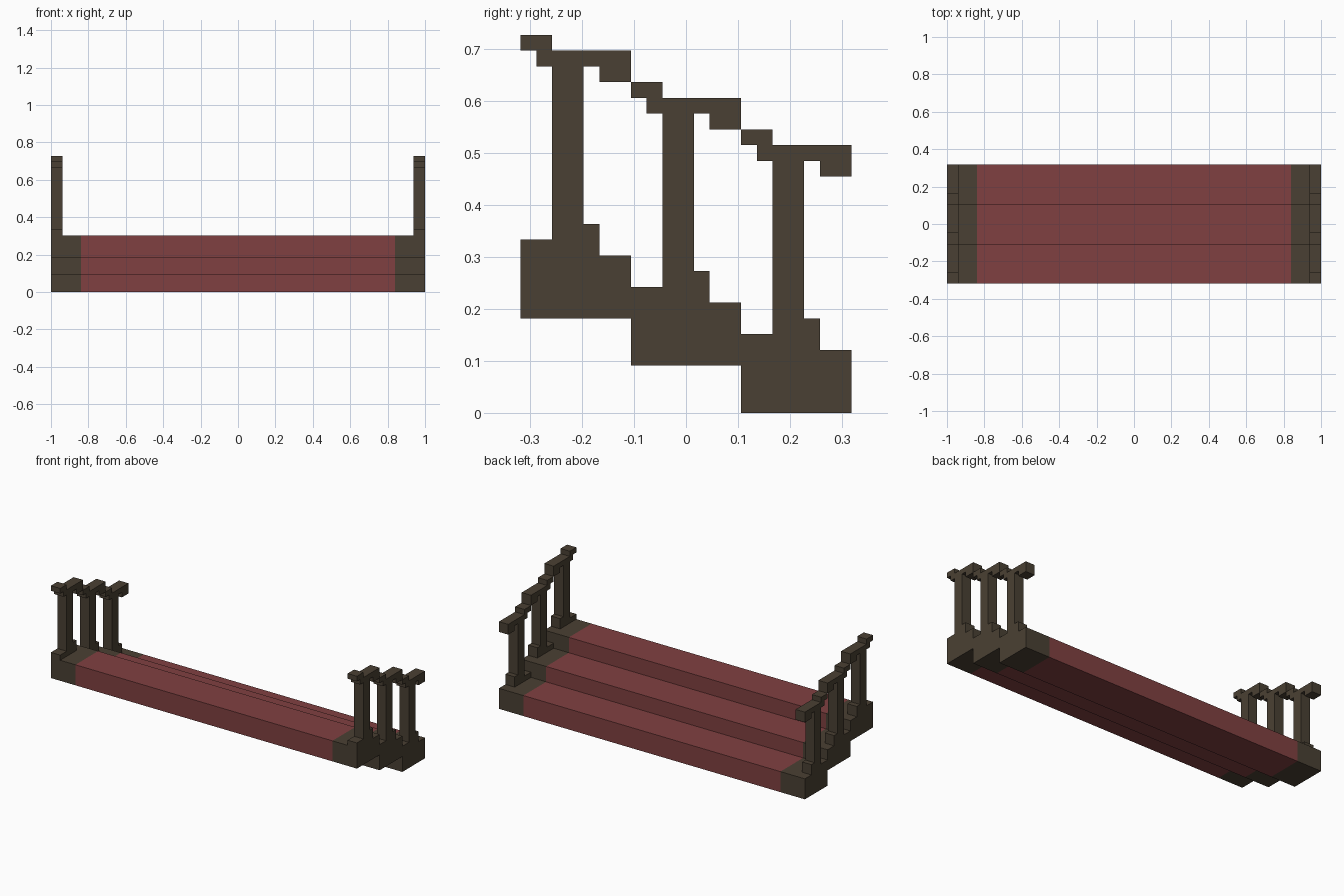
import bpy, bmesh

if "Cube" in bpy.data.objects:
    bpy.data.objects.remove(bpy.data.objects["Cube"])

U = 2.0 / 66          # block unit
DEPTH, RISE = 7, 3    # step depth and rise in units
HALF, CARPET_X, RAIL_X = 1.0, 0.84, 1.0 - 2 * U


def material(name, rgb):
    m = bpy.data.materials.new(name)
    m.diffuse_color = (*rgb, 1)
    m.use_nodes = True
    m.node_tree.nodes["Principled BSDF"].inputs["Base Color"].default_value = m.diffuse_color
    return m


wood = material("dark wood", (0.0685, 0.0513, 0.0331))
red = material("red carpet", (0.216, 0.0513, 0.0530))


def extrude_profile(name, pts, x0, x1, mat):
    """Extrude a closed (y, z) outline along x."""
    bm = bmesh.new()
    face = bm.faces.new([bm.verts.new((x0, y, z)) for y, z in pts])
    ext = bmesh.ops.extrude_face_region(bm, geom=[face])
    for v in ext["geom"]:
        if isinstance(v, bmesh.types.BMVert):
            v.co.x = x1
    bmesh.ops.recalc_face_normals(bm, faces=bm.faces)
    me = bpy.data.meshes.new(name)
    bm.to_mesh(me)
    bm.free()
    me.materials.append(mat)
    ob = bpy.data.objects.new(name, me)
    bpy.context.collection.objects.link(ob)
    return ob


# outlines in units, relative to the front edge of each tread
step_outline = [(0, -4), (7, -4), (7, 0), (0, 0)]
banister_outline = [(0, 0), (0, 1), (2, 1), (2, 12), (1, 12), (1, 13), (0, 13),
                    (0, 14), (2, 14), (2, 13), (7, 13), (7, 11), (5, 11),
                    (5, 12), (4, 12), (4, 2), (5, 2), (5, 0)]

for i in range(3):
    y0 = (i - 1.5) * DEPTH
    tread = 4 + RISE * (2 - i)

    def place(outline):
        return [((y0 + y) * U, (tread + z) * U) for y, z in outline]

    # carpeted middle of the step
    extrude_profile(f"carpet_step_{i + 1}", place(step_outline), -CARPET_X, CARPET_X, red)
    # wooden step ends with curb, post and handrail
    for side, s in (("left", -1), ("right", 1)):
        extrude_profile(f"step_end_{side}_{i + 1}", place(step_outline), s * CARPET_X, s * HALF, wood)
        extrude_profile(f"banister_{side}_{i + 1}", place(banister_outline), s * RAIL_X, s * HALF, wood)
